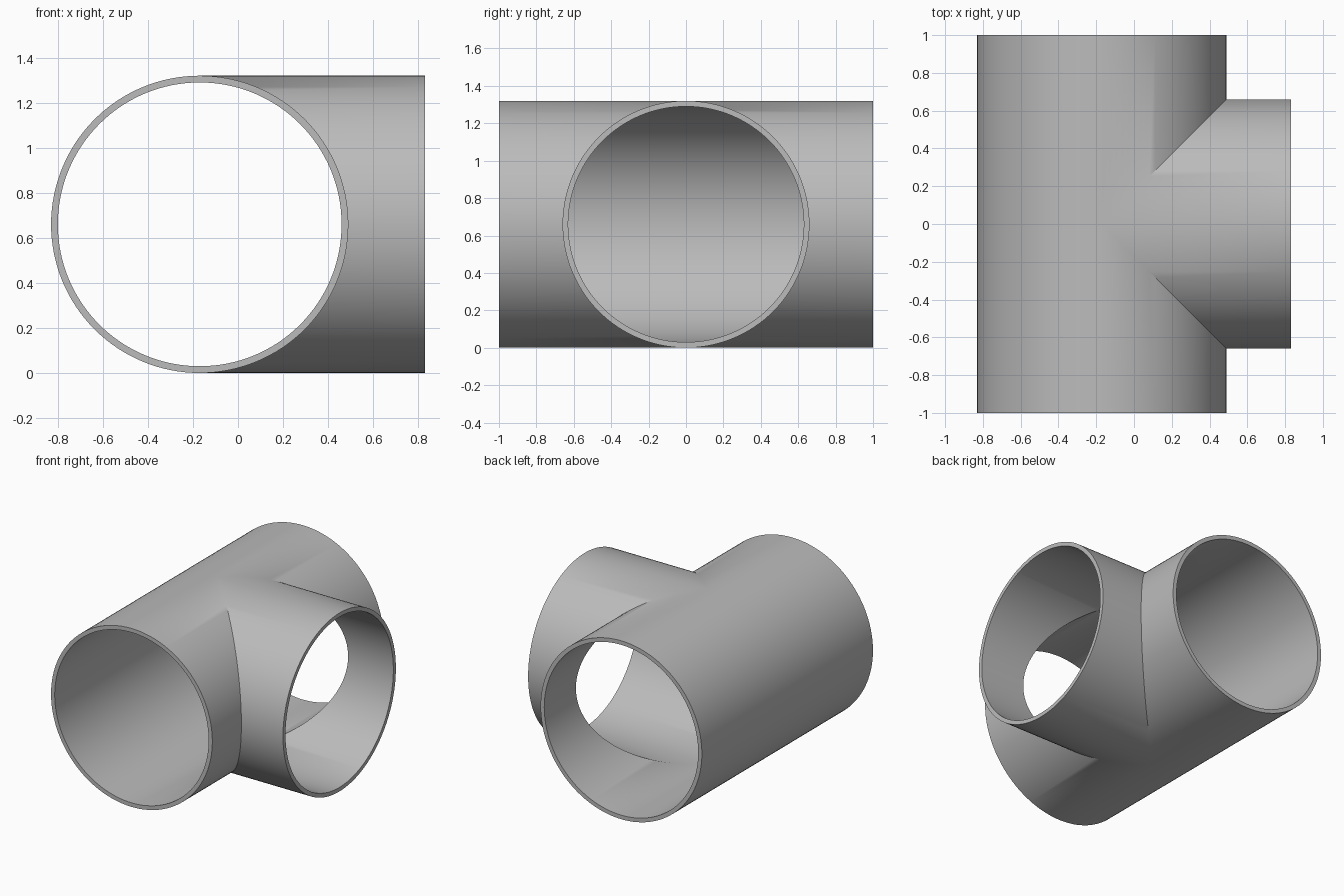
import bpy, bmesh
from math import cos, sin, tau

cube = bpy.data.objects.get("Cube")
if cube:
    bpy.data.objects.remove(cube, do_unlink=True)

OUTER, INNER = 0.66, 0.63      # pipe radii
AXIS_X, AXIS_Z = -0.17, 0.66   # main pipe axis
MAIN_END, BRANCH_END = 1.0, 0.83
SEGMENTS = 128

grey = bpy.data.materials.new("pipe grey")
grey.use_nodes = True
grey.diffuse_color = (0.5, 0.5, 0.5, 1)
grey.node_tree.nodes["Principled BSDF"].inputs["Base Color"].default_value = grey.diffuse_color

bm = bmesh.new()


def ring(point):
    """Closed ring of vertices from a function of the angle's cosine and sine."""
    return [bm.verts.new(point(cos(tau * i / SEGMENTS), sin(tau * i / SEGMENTS)))
            for i in range(SEGMENTS)]


def bridge(a, b):
    for i in range(SEGMENTS):
        j = (i + 1) % SEGMENTS
        bm.faces.new((a[i], a[j], b[j], b[i]))


def shell(r):
    """Tee surface of one radius, mitred at the joint; returns its open rims."""
    rims = []
    # Main pipe halves, cut back where the branch enters
    for side in (-1, 1):
        rim = ring(lambda c, s: (AXIS_X + r * c, side * MAIN_END, AXIS_Z + r * s))
        joint = ring(lambda c, s: (AXIS_X + r * c, side * r * max(c, 0), AXIS_Z + r * s))
        bridge(rim, joint)
        rims.append(rim)
    # Branch pipe
    rim = ring(lambda c, s: (BRANCH_END, r * c, AXIS_Z + r * s))
    joint = ring(lambda c, s: (AXIS_X + r * abs(c), r * c, AXIS_Z + r * s))
    bridge(rim, joint)
    rims.append(rim)
    return rims


# Outer and inner walls, closed by flat end rims
for outer_rim, inner_rim in zip(shell(OUTER), shell(INNER)):
    bridge(outer_rim, inner_rim)

bmesh.ops.remove_doubles(bm, verts=bm.verts, dist=0.0001)
bmesh.ops.recalc_face_normals(bm, faces=bm.faces)

mesh = bpy.data.meshes.new("pipe_tee")
bm.to_mesh(mesh)
bm.free()
mesh.materials.append(grey)
tee = bpy.data.objects.new("pipe_tee", mesh)
bpy.context.collection.objects.link(tee)

# Smooth walls with crisp rims and joint
bpy.ops.object.select_all(action="DESELECT")
tee.select_set(True)
bpy.context.view_layer.objects.active = tee
bpy.ops.object.shade_smooth_by_angle()
